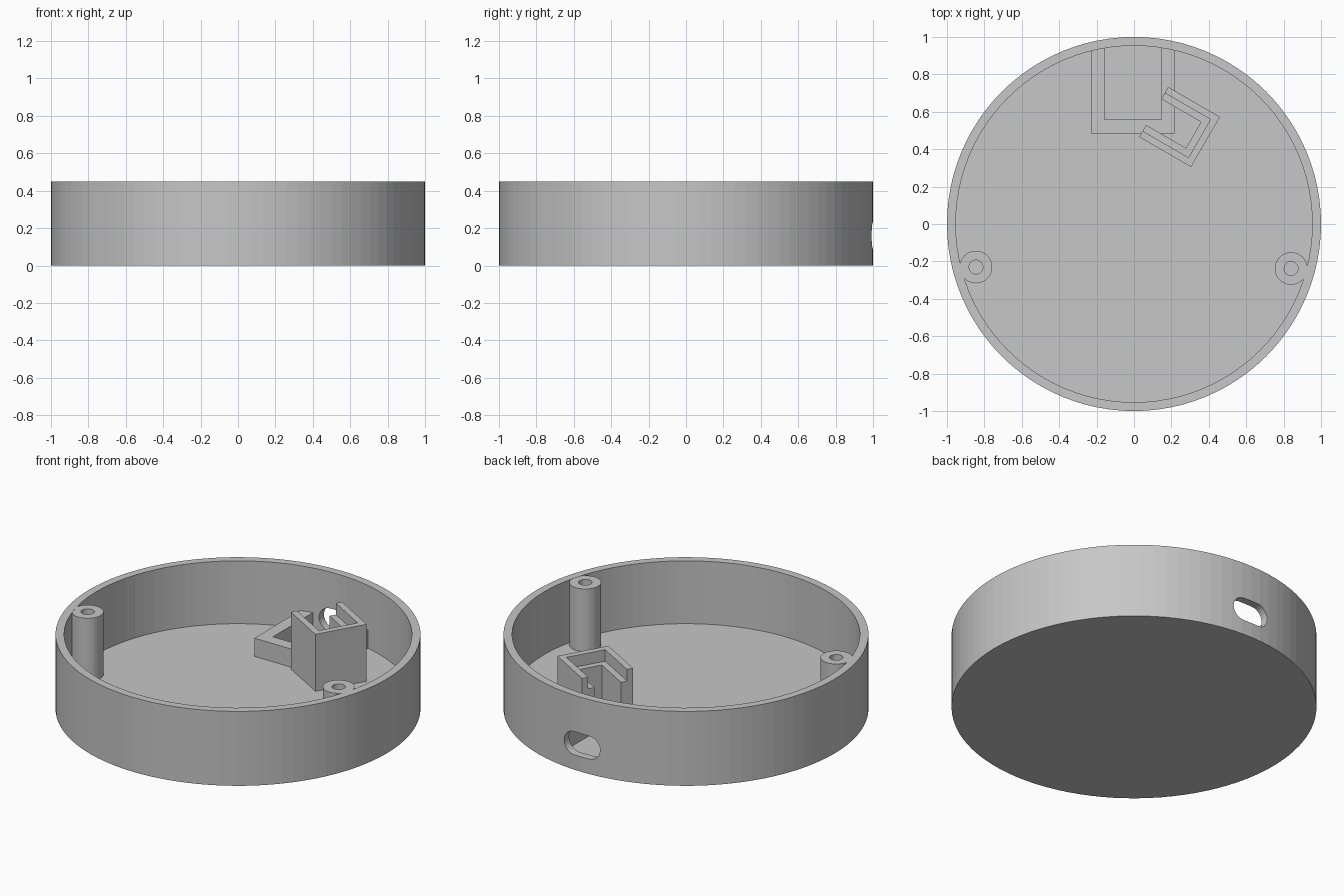
import bpy, bmesh, math
from mathutils import Matrix, Vector

if "Cube" in bpy.data.objects:
    bpy.data.objects.remove(bpy.data.objects["Cube"], do_unlink=True)

HEIGHT, FLOOR = 0.45, 0.07
EMBED = FLOOR - 0.02          # parts sink slightly into the floor

grey = bpy.data.materials.new("plain_grey")
grey.use_nodes = True
colour = (0.57, 0.57, 0.57, 1)
grey.diffuse_color = colour
grey.node_tree.nodes["Principled BSDF"].inputs["Base Color"].default_value = colour


def finish(name, bm):
    bmesh.ops.recalc_face_normals(bm, faces=bm.faces)
    mesh = bpy.data.meshes.new(name)
    bm.to_mesh(mesh)
    bm.free()
    mesh.materials.append(grey)
    obj = bpy.data.objects.new(name, mesh)
    bpy.context.collection.objects.link(obj)
    return obj


def lathe(name, profile, sides, closed=False, centre=(0, 0)):
    """Revolve (radius, z) points around a vertical axis."""
    bm = bmesh.new()
    verts = [bm.verts.new((r, 0, z)) for r, z in profile]
    pairs = list(zip(verts, verts[1:]))
    if closed:
        pairs.append((verts[-1], verts[0]))
    edges = [bm.edges.new(p) for p in pairs]
    bmesh.ops.spin(bm, geom=verts + edges, cent=(0, 0, 0), axis=(0, 0, 1),
                   angle=math.tau, steps=sides, use_merge=True)
    bmesh.ops.remove_doubles(bm, verts=bm.verts, dist=1e-5)
    bmesh.ops.translate(bm, verts=bm.verts, vec=(*centre, 0))
    return finish(name, bm)


def prism(name, outline, low, high, matrix=Matrix()):
    """Extrude a flat outline from low to high, then place it."""
    bm = bmesh.new()
    face = bm.faces.new([bm.verts.new((x, y, low)) for x, y in outline])
    new = bmesh.ops.extrude_face_region(bm, geom=[face])["geom"]
    bmesh.ops.translate(bm, vec=(0, 0, high - low),
                        verts=[g for g in new if isinstance(g, bmesh.types.BMVert)])
    bmesh.ops.transform(bm, matrix=matrix, verts=bm.verts)
    return finish(name, bm)


def bracket(width, length, wall, inset=0):
    """U-shaped outline, open toward +y, optionally inset from the outside."""
    a, b = inset, inset + wall
    return [(a, length), (a, a), (width - a, a), (width - a, length),
            (width - b, length), (width - b, b), (b, b), (b, length)]


# Round tray
tray = lathe("round_tray", [(0, 0), (1, 0), (1, HEIGHT), (0.953, HEIGHT),
                            (0.953, FLOOR), (0, FLOOR)], 96)

# Cable slot through the back wall
half, radius, steps = 0.05, 0.07, 12
capsule = []
for side, start in ((1, -math.pi / 2), (-1, math.pi / 2)):
    for i in range(steps + 1):
        t = start + math.pi * i / steps
        capsule.append((side * half + radius * math.cos(t), radius * math.sin(t)))
place = Matrix.Translation((0, 0, 0.16)) @ Matrix.Rotation(math.pi / 2, 4, 'X')
cutter = prism("slot_cutter", capsule, -1.1, -0.8, place)
cutter.hide_render = True
cut = tray.modifiers.new("cable_slot", 'BOOLEAN')
cut.operation, cut.solver, cut.object = 'DIFFERENCE', 'EXACT', cutter
bpy.context.view_layer.objects.active = tray
bpy.ops.object.modifier_apply(modifier=cut.name)
bpy.data.objects.remove(cutter, do_unlink=True)

# Screw posts with bored holes
for name, centre in (("right_screw_post", (-0.845, -0.23)),
                     ("left_screw_post", (0.84, -0.238))):
    lathe(name, [(0.037, EMBED), (0.037, HEIGHT - 0.001),
                 (0.087, HEIGHT - 0.001), (0.087, EMBED)], 40, True, centre)

# Low bracket against the back wall
prism("low_bracket", bracket(0.45, 0.46, 0.073), EMBED, 0.18,
      Matrix.Translation((-0.23, 0.485, 0)))

# Tall angled holder with a recessed inner ledge
angled = Matrix.Translation((0.305, 0.305, 0)) @ Matrix.Rotation(math.radians(60), 4, 'Z')
prism("holder_wall", bracket(0.309, 0.32, 0.037), EMBED, 0.415, angled)
prism("holder_ledge", bracket(0.309, 0.32, 0.037, 0.037), EMBED, 0.345, angled)
